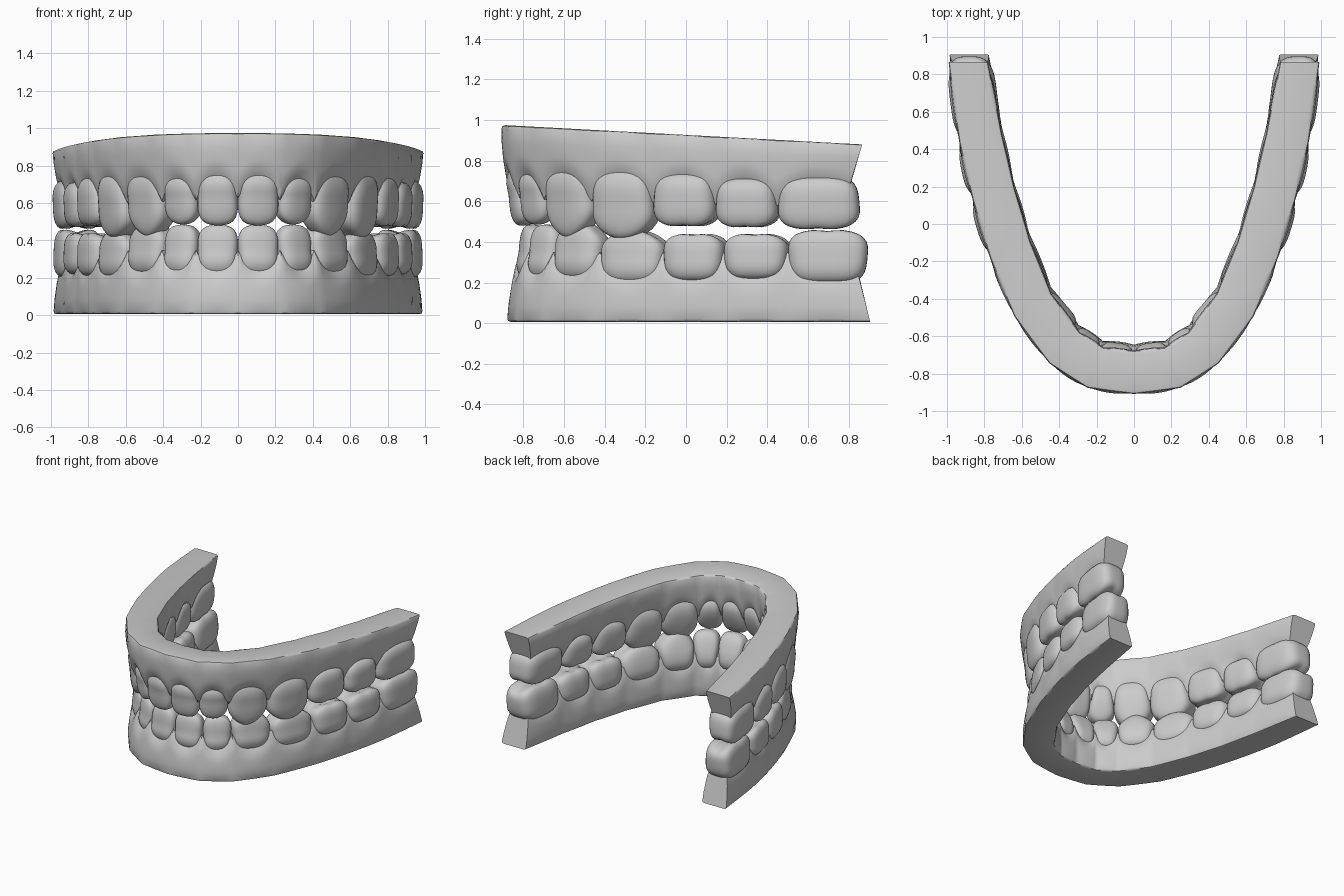
import bpy, bmesh, math
from mathutils import Vector

if "Cube" in bpy.data.objects:
    bpy.data.objects.remove(bpy.data.objects["Cube"])

# Arch centre line at the tooth boundaries, midline to last molar
UPPER = [(0, -.785), (.20, -.755), (.355, -.645), (.535, -.43), (.67, -.14), (.765, .16), (.83, .46), (.885, .855)]
LOWER = [(0, -.74), (.20, -.71), (.355, -.60), (.53, -.39), (.67, -.09), (.765, .20), (.83, .51), (.88, .895)]

# name, root z, tip z, half thickness, edge thinning, cusp point, fissure depth
UPPER_TEETH = [
    ("central_incisor", .78, .48, .105, .45, .01, 0),
    ("lateral_incisor", .765, .485, .10, .45, .02, 0),
    ("canine", .79, .415, .11, .35, .08, 0),
    ("premolar", .77, .40, .12, .25, .06, .10),
    ("first_molar", .745, .46, .125, .10, .01, .20),
    ("second_molar", .72, .455, .125, .10, .01, .20),
    ("third_molar", .73, .445, .125, .10, .01, .20)]
LOWER_TEETH = [
    ("central_incisor", .21, .485, .10, .45, .01, 0),
    ("lateral_incisor", .21, .485, .10, .45, .01, 0),
    ("canine", .21, .51, .11, .35, .07, 0),
    ("premolar", .19, .47, .115, .25, .05, .10),
    ("first_molar", .20, .455, .125, .10, .01, .20),
    ("second_molar", .21, .455, .125, .10, .01, .20),
    ("third_molar", .19, .475, .125, .10, .01, .20)]

# Sideways offset of the gum from the tooth arch, at the same boundaries
GUM_SHIFT = [.005, .012, .022, .005, -.01, -.015, -.01, 0]


def full(half):
    """Mirror the control points and add one phantom point at each end."""
    p = [Vector(q) for q in half]
    p.append(p[-1] * 2 - p[-2])
    return [Vector((-q.x, q.y)) for q in reversed(p[1:])] + p


def curve(p, t):
    """Smooth arch point, t in -7..7."""
    i = max(-7, min(6, math.floor(t)))
    f = t - i
    a, b, c, d = p[i + 7:i + 11]
    return .5 * (2 * b + (c - a) * f + (2 * a - 5 * b + 4 * c - d) * f * f + (3 * b - a - 3 * c + d) * f ** 3)


def normal(p, t):
    d = curve(p, t + .01) - curve(p, t - .01)
    n = Vector((d.y, -d.x)).normalized()
    n.y *= 1 - min(1, max(0, abs(t) - 6))
    return n.normalized()


def straight(p, t, d):
    """Faceted arch point at offset d from the centre line."""
    i = max(-7, min(6, math.floor(t)))
    a = curve(p, i) + normal(p, i) * d
    b = curve(p, i + 1) + normal(p, i + 1) * d
    return a.lerp(b, t - i)


def finish(bm, name, angle):
    bmesh.ops.recalc_face_normals(bm, faces=bm.faces)
    me = bpy.data.meshes.new(name)
    bm.to_mesh(me)
    bm.free()
    ob = bpy.data.objects.new(name, me)
    bpy.context.collection.objects.link(ob)
    bpy.ops.object.select_all(action='DESELECT')
    ob.select_set(True)
    bpy.context.view_layer.objects.active = ob
    bpy.ops.object.shade_smooth_by_angle(angle=math.radians(angle))


# Tooth: rounded block bent along the arch
def tooth(name, p, k, root, tip, half, thin, point, fissure):
    bm = bmesh.new()
    bmesh.ops.create_cube(bm, size=2)
    bmesh.ops.subdivide_edges(bm, edges=bm.edges, cuts=9, use_grid_fill=True)
    n = 3.5
    s = 1 if tip > root else -1
    for v in bm.verts:
        c = v.co
        c = c / sum(abs(q) ** n for q in c) ** (1 / n)
        u, d, w = c
        up = max(0, w)
        t = k + .5 + u * .53 * (.94 + .06 * w - .06 * up * up)
        d = d * half * (1 - thin * max(0, w + .4) / 1.4) + .05 * thin * up
        z = root + (tip - root) * (w + 1) / 2
        z -= s * up * point * abs(u) ** 1.4
        z -= s * up * up * fissure * .16 * (max(0, 1 - abs(c.y) * 1.3) + .3 * max(0, 1 - abs(u) * 3))
        q = curve(p, t) + normal(p, t) * d
        v.co = (q.x, q.y, z)
    finish(bm, name, 50)


# Gum: tapered section swept along the arch with a scalloped margin
SECTION = [(.092, 0), (.106, .015), (.110, .06), (.107, .3), (.098, .6), (.088, .82), (.062, 1)]
SECTION += [(-d, h) for d, h in reversed(SECTION)]


def gum(name, p, upper, shift):
    bm = bmesh.new()
    rings = []
    steps = 10
    for j in range(-7 * steps, 7 * steps + 1):
        t = j / steps
        side = 1 if t > 0 else -1
        f = abs(2 * (t - math.floor(t)) - 1)
        end = max(0, abs(t) - 6)
        i = min(6, int(abs(t)))
        offset = GUM_SHIFT[i] + (GUM_SHIFT[i + 1] - GUM_SHIFT[i]) * (abs(t) - i)
        scallop = f * f * (1 if abs(t) < 6.5 else .3)
        ring = []
        for d, h in SECTION:
            tt = t + side * end * end * (.03 - .17 * h)
            bulge = .012 * (1 - f * f) * min(1, h * 3) - .003
            d = d * (1.08 - .1 * end) + bulge * (1 if d > 0 else -1)
            d += shift * (1 - h) * (1 - abs(t) / 7) + offset * (1 - .5 * h)
            q = straight(p, tt, d).lerp(curve(p, tt) + normal(p, tt) * d, min(1, h * 1.6))
            if upper:
                base = .975 - .054 * (q.y + .9)
                margin = .74 - .008 * abs(t) - .115 * scallop
            else:
                base = .006
                margin = .242 + .105 * scallop
            ring.append(bm.verts.new((q.x, q.y, base + (margin - base) * h)))
        rings.append(ring)
    m = len(SECTION)
    for a, b in zip(rings, rings[1:]):
        for i in range(m):
            bm.faces.new((a[i], a[(i + 1) % m], b[(i + 1) % m], b[i]))
    bm.faces.new(rings[0])
    bm.faces.new(rings[-1])
    finish(bm, name, 48)


# Both jaws, each with fourteen teeth
for jaw, half, table, shift in (("upper", UPPER, UPPER_TEETH, .003), ("lower", LOWER, LOWER_TEETH, .02)):
    p = full(half)
    gum(jaw + "_gum", p, jaw == "upper", shift)
    for k in range(-7, 7):
        spec = table[k if k >= 0 else -k - 1]
        side = "left" if k >= 0 else "right"
        tooth(f"{jaw}_{side}_{spec[0]}", p, k, *spec[1:])
